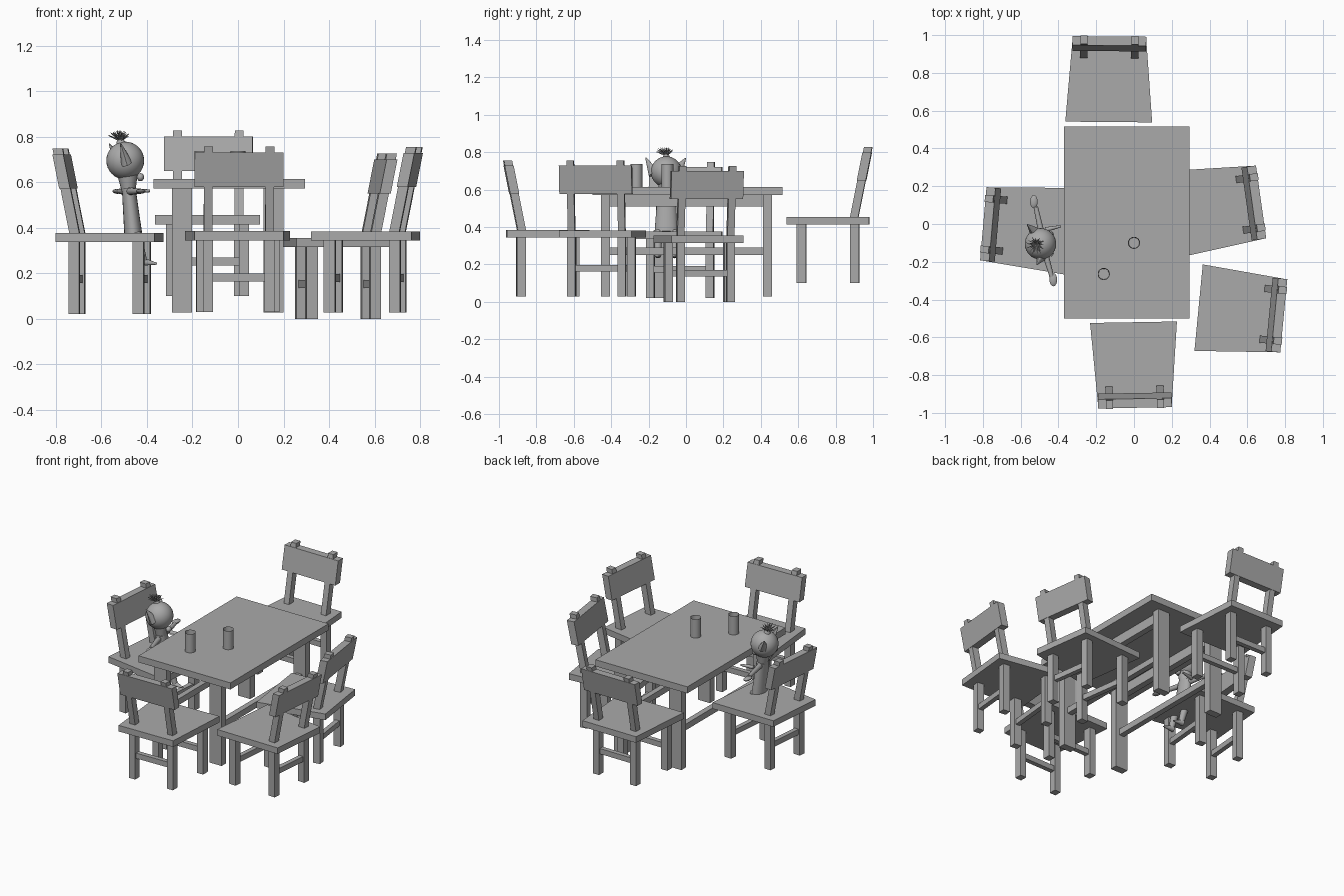
import bpy, bmesh, math, random
from mathutils import Matrix, Vector

if "Cube" in bpy.data.objects:
    bpy.data.objects.remove(bpy.data.objects["Cube"])

random.seed(4)
grey = bpy.data.materials.new("plain grey")
grey.diffuse_color = (0.4, 0.4, 0.4, 1)
grey.use_nodes = True
grey.node_tree.nodes["Principled BSDF"].inputs["Base Color"].default_value = grey.diffuse_color


def finish(name, bm, smooth=False):
    bmesh.ops.recalc_face_normals(bm, faces=bm.faces)
    me = bpy.data.meshes.new(name)
    bm.to_mesh(me)
    bm.free()
    me.materials.append(grey)
    ob = bpy.data.objects.new(name, me)
    bpy.context.collection.objects.link(ob)
    if smooth:
        bpy.ops.object.select_all(action='DESELECT')
        ob.select_set(True)
        bpy.context.view_layer.objects.active = ob
        bpy.ops.object.shade_smooth_by_angle(angle=math.radians(40))
    return ob


def slab(name, low, high, m=Matrix()):
    """Solid between two four-sided outlines."""
    bm = bmesh.new()
    a = [bm.verts.new(m @ Vector(p)) for p in low]
    b = [bm.verts.new(m @ Vector(p)) for p in high]
    bm.faces.new(a)
    bm.faces.new(b)
    for i in range(4):
        j = (i + 1) % 4
        bm.faces.new((a[i], a[j], b[j], b[i]))
    return finish(name, bm)


def rect(x0, x1, y0, y1, z):
    return [(x0, y0, z), (x1, y0, z), (x1, y1, z), (x0, y1, z)]


def box(name, x0, x1, y0, y1, z0, z1, m=Matrix()):
    return slab(name, rect(x0, x1, y0, y1, z0), rect(x0, x1, y0, y1, z1), m)


def limb(name, p, q, r1, r2, sides=12, flat=1.0):
    """Tapered rod from p to q, optionally flattened along x."""
    p, q = Vector(p), Vector(q)
    d = q - p
    rot = d.to_track_quat('Z', 'Y').to_matrix().to_4x4()
    bm = bmesh.new()
    bmesh.ops.create_cone(bm, cap_ends=True, segments=sides, radius1=r1, radius2=r2, depth=d.length)
    for v in bm.verts:
        off = rot @ v.co
        along = d * (off.dot(d) / d.length_squared)
        side = off - along
        side.x *= flat
        v.co = (p + q) / 2 + along + side
    return finish(name, bm, sides > 6)


def ball(name, c, size, seg=24):
    bm = bmesh.new()
    bmesh.ops.create_uvsphere(bm, u_segments=seg, v_segments=seg // 2, radius=1,
                              matrix=Matrix.Translation(c) @ Matrix.Diagonal((*size, 1)))
    return finish(name, bm, True)


# Chair: local x runs from the back of the seat to its front edge
def chair(tag, x, y, z, yaw):
    m = Matrix.Translation((x, y, z)) @ Matrix.Rotation(math.radians(yaw), 4, 'Z')
    outline = lambda h: [(0, -0.195, h), (0.44, -0.23, h), (0.44, 0.23, h), (0, 0.195, h)]
    slab(tag + "_chair_seat", outline(0.315), outline(0.355), m)

    def lean(h):
        return 0.08 - 0.2 * (h - 0.355)

    for s in (-1, 1):
        box(tag + "_chair_rear_leg", 0.055, 0.102, s * 0.135 - 0.022, s * 0.135 + 0.022, 0, 0.315, m)
        box(tag + "_chair_front_leg", 0.338, 0.388, s * 0.16 - 0.022, s * 0.16 + 0.022, 0, 0.315, m)
        post = lambda h: rect(lean(h) - 0.022, lean(h) + 0.022, s * 0.135 - 0.019, s * 0.135 + 0.019, h)
        slab(tag + "_chair_back_post", post(0.355), post(0.727), m)
    box(tag + "_chair_rear_rung", 0.064, 0.094, -0.115, 0.115, 0.135, 0.17, m)
    box(tag + "_chair_front_rung", 0.348, 0.378, -0.14, 0.14, 0.135, 0.17, m)
    panel = lambda h: rect(lean(h) - 0.024, lean(h) + 0.024, -0.195, 0.195, h)
    slab(tag + "_chair_backrest", panel(0.55), panel(0.70), m)


chair("front", 0.005, -0.96, 0.03, 91)
chair("back", -0.13, 0.98, 0.10, -90.5)
chair("left", -0.785, 0.0, 0.022, -5)
chair("right", 0.66, 0.115, 0.0, 188)
chair("corner", 0.78, -0.485, 0.028, 174.5)

# Table
box("table_top", -0.37, 0.295, -0.50, 0.515, 0.572, 0.615)
for x in (-0.245, 0.155):
    for y in (-0.43, 0.437):
        box("table_leg", x - 0.044, x + 0.044, y - 0.024, y + 0.024, 0.028, 0.572)
    box("table_stretcher", x - 0.018, x + 0.018, -0.41, 0.415, 0.25, 0.29)
    box("table_apron", x - 0.02, x + 0.02, -0.41, 0.415, 0.51, 0.572)

# Cups: open cylinders with an inner wall
for cx, cy in ((0.0, -0.10), (-0.16, -0.265)):
    bm = bmesh.new()
    bmesh.ops.create_cone(bm, cap_ends=True, segments=32, radius1=0.032, radius2=0.032, depth=0.122,
                          matrix=Matrix.Translation((cx, cy, 0.676)))
    top = max(bm.faces, key=lambda f: f.calc_center_median().z)
    bmesh.ops.inset_region(bm, faces=[top], thickness=0.004)
    for v in top.verts:
        v.co.z -= 0.11
    finish("cup", bm, True)

# Seated figure: head, neck and body
hx, hy, hz = -0.495, -0.105, 0.695
ball("head", (hx, hy, hz), (0.083, 0.083, 0.083), 32)
limb("neck", (-0.48, hy, 0.56), (-0.485, hy, 0.635), 0.03, 0.045, 16)
limb("body", (-0.46, hy, 0.372), (-0.48, hy, 0.575), 0.063, 0.048, 20, 0.62)
ball("chin", (-0.428, hy, 0.622), (0.016, 0.02, 0.018), 12)

# Pointed ears
limb("near_ear", (-0.49, -0.17, 0.685), (-0.515, -0.215, 0.77), 0.032, 0.003, 10, 0.8)
limb("far_ear", (-0.525, -0.045, 0.70), (-0.565, -0.003, 0.768), 0.032, 0.003, 10, 0.8)

# Arms spread to the sides, with hands
limb("far_arm", (-0.485, -0.07, 0.56), (-0.52, 0.09, 0.56), 0.017, 0.012)
ball("far_hand", (-0.53, 0.118, 0.56), (0.021, 0.036, 0.011), 14)
limb("near_arm", (-0.475, -0.14, 0.56), (-0.435, -0.28, 0.56), 0.017, 0.012)
ball("near_hand", (-0.427, -0.295, 0.56), (0.021, 0.036, 0.011), 14)
limb("finger", (-0.47, -0.03, 0.562), (-0.388, -0.012, 0.562), 0.013, 0.006)

# Hanging legs and pointed feet
for y in (-0.15, -0.06):
    limb("figure_leg", (-0.45, y, 0.38), (-0.415, y, 0.25), 0.024, 0.017)
    limb("foot", (-0.425, y, 0.252), (-0.355, y, 0.242), 0.019, 0.004)

# Tied tuft of hair
limb("hair_tie", (-0.512, hy, 0.762), (-0.518, hy, 0.79), 0.024, 0.013, 14)
for i in range(32):
    a = i * 2.4
    r = 0.052 * math.sqrt((i + 0.5) / 32)
    tip = (-0.522 + r * math.cos(a), hy - 0.008 + r * math.sin(a),
           0.832 - 9 * r * r + random.uniform(-0.008, 0.002))
    limb("hair_strand", (-0.517, hy, 0.782), tip, 0.005, 0.001, 5)
